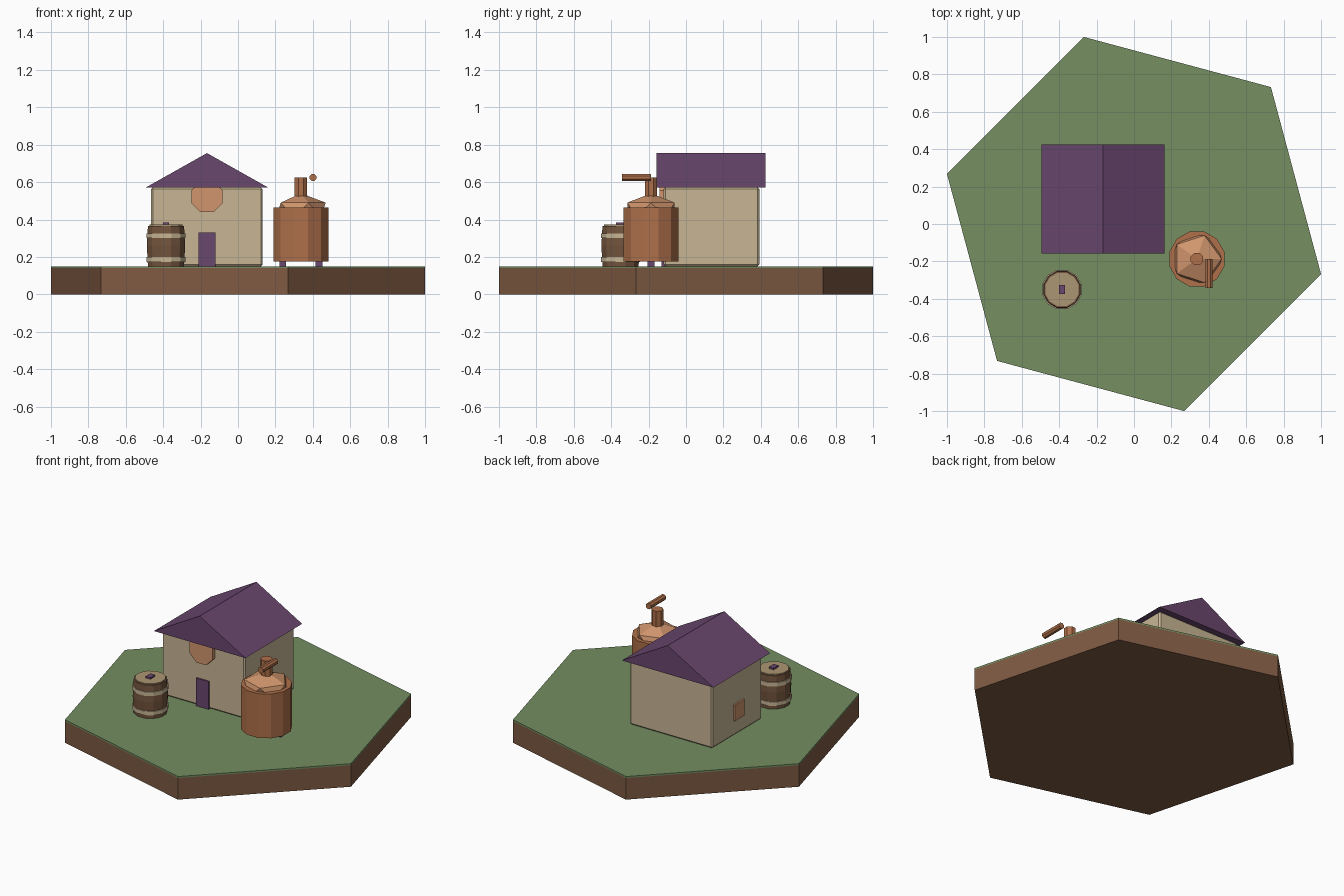
import bpy, bmesh, math
from mathutils import Matrix, Vector

if "Cube" in bpy.data.objects:
    bpy.data.objects.remove(bpy.data.objects["Cube"])


def material(name, r, g, b):
    """Flat colour from display values 0-255, stored as linear."""
    lin = [((c / 255 + 0.055) / 1.055) ** 2.4 for c in (r, g, b)]
    m = bpy.data.materials.new(name)
    m.diffuse_color = (*lin, 1)
    m.use_nodes = True
    m.node_tree.nodes["Principled BSDF"].inputs["Base Color"].default_value = m.diffuse_color
    return m


GRASS = material("grass green", 117, 142, 97)
SOIL = material("soil brown", 126, 90, 66)
PLASTER = material("plaster cream", 200, 182, 149)
PURPLE = material("plum purple", 106, 71, 110)
COPPER = material("copper", 175, 112, 74)
PALE = material("pale copper", 208, 149, 109)
WOOD = material("barrel wood", 116, 85, 62)
TAN = material("lid tan", 172, 150, 115)


def finish(name, bm, mat, loc=(0, 0, 0)):
    bmesh.ops.recalc_face_normals(bm, faces=bm.faces)
    me = bpy.data.meshes.new(name)
    bm.to_mesh(me)
    bm.free()
    me.materials.append(mat)
    ob = bpy.data.objects.new(name, me)
    ob.location = loc
    bpy.context.collection.objects.link(ob)
    return ob


def box(name, mat, x, y, z, bevel=0):
    """Box from (min, max) ranges."""
    bm = bmesh.new()
    size = [b - a for a, b in (x, y, z)]
    bmesh.ops.create_cube(bm, size=1, matrix=Matrix.Diagonal((*size, 1)))
    if bevel:
        bmesh.ops.bevel(bm, geom=bm.edges[:], offset=bevel, segments=1, affect='EDGES')
    return finish(name, bm, mat, [(a + b) / 2 for a, b in (x, y, z)])


def lathe(name, mat, sides, profile, loc, turn=0.0, axis='Z'):
    """Stacked polygon rings from (radius, height) pairs, capped at both ends."""
    bm = bmesh.new()
    rings = []
    for r, h in profile:
        ring = []
        for i in range(sides):
            a = turn + 2 * math.pi * i / sides
            ring.append(bm.verts.new((r * math.cos(a), r * math.sin(a), h)))
        rings.append(ring)
    for lo, hi in zip(rings, rings[1:]):
        for i in range(sides):
            j = (i + 1) % sides
            bm.faces.new((lo[i], lo[j], hi[j], hi[i]))
    bm.faces.new(rings[0][::-1])
    bm.faces.new(rings[-1])
    if axis == 'Y':  # local height runs towards -y
        bm.transform(Matrix.Rotation(math.radians(90), 4, 'X'))
    return finish(name, bm, mat, loc)


G = 0.15  # ground level

# Hexagonal ground: soil slab with a thin grass layer
HEX_R, HEX_TURN = 1.0353, math.radians(-15)
lathe("soil_base", SOIL, 6, [(HEX_R, 0), (HEX_R, 0.14)], (0, 0, 0), HEX_TURN)
lathe("grass_layer", GRASS, 6, [(HEX_R, 0.14), (HEX_R, G)], (0, 0, 0), HEX_TURN)

# House walls
HX = -0.166
box("house_walls", PLASTER, (HX - 0.298, HX + 0.298), (-0.12, 0.393), (G, 0.572), 0.01)

# Gable roof: closed triangular prism
bm = bmesh.new()
tri = [bm.verts.new((x, -0.157, z)) for x, z in ((-0.329, 0.57), (0.329, 0.57), (0, 0.755))]
face = bm.faces.new(tri)
ext = bmesh.ops.extrude_face_region(bm, geom=[face])
bmesh.ops.translate(bm, vec=Vector((0, 0.583, 0)),
                    verts=[v for v in ext["geom"] if isinstance(v, bmesh.types.BMVert)])
if face.is_valid and not any(len(e.link_faces) == 1 for e in face.edges):
    pass
else:
    bmesh.ops.holes_fill(bm, edges=bm.edges[:])
finish("roof", bm, PURPLE, (HX, 0, 0))

# Door, round gable window, side window
box("door", PURPLE, (HX - 0.045, HX + 0.045), (-0.13, -0.11), (G, 0.33))
lathe("round_window", PALE, 8, [(0.09, 0), (0.09, 0.04)], (HX, -0.102, 0.522),
      math.pi / 8, 'Y')
box("side_window", PALE, (HX - 0.308, HX - 0.29), (0.075, 0.175), (0.25, 0.355))

# Barrel with hoops, lid and bung
BX, BY = -0.385, -0.35
T12 = math.radians(15)
lathe("barrel_body", WOOD, 12, [(0.1, G), (0.106, 0.26), (0.1, 0.366)], (BX, BY, 0), T12)
for label, z in (("lower", 0.187), ("upper", 0.313)):
    lathe(label + "_hoop", PLASTER, 12, [(0.109, z - 0.013), (0.109, z + 0.013)],
          (BX, BY, 0), T12)
lathe("barrel_lid", TAN, 12, [(0.092, 0.36), (0.092, 0.373)], (BX, BY, 0), T12)
box("barrel_bung", PURPLE, (BX - 0.017, BX + 0.017), (BY - 0.025, BY + 0.025), (0.365, 0.384))

# Copper still: pot, faceted dome, neck, spout and legs
SX, SY = 0.336, -0.187
lathe("still_pot", COPPER, 12, [(0.152, 0.176), (0.152, 0.463)], (SX, SY, 0), T12)
bm = bmesh.new()
bmesh.ops.create_icosphere(bm, subdivisions=1, radius=1,
                           matrix=Matrix.Diagonal((0.148, 0.148, 0.09, 1)))
finish("still_dome", bm, PALE, (SX, SY, 0.45))
lathe("still_neck", COPPER, 8, [(0.036, 0.5), (0.036, 0.625)], (SX, SY, 0), math.pi / 8)
lathe("still_spout", COPPER, 8, [(0.02, 0), (0.02, 0.156)], (0.401, -0.186, 0.625),
      math.pi / 8, 'Y')
for label, s in (("left", -1), ("right", 1)):
    lx = SX + s * 0.097
    box(label + "_still_leg", PURPLE, (lx - 0.018, lx + 0.018), (SY - 0.018, SY + 0.018),
        (G, 0.18))
